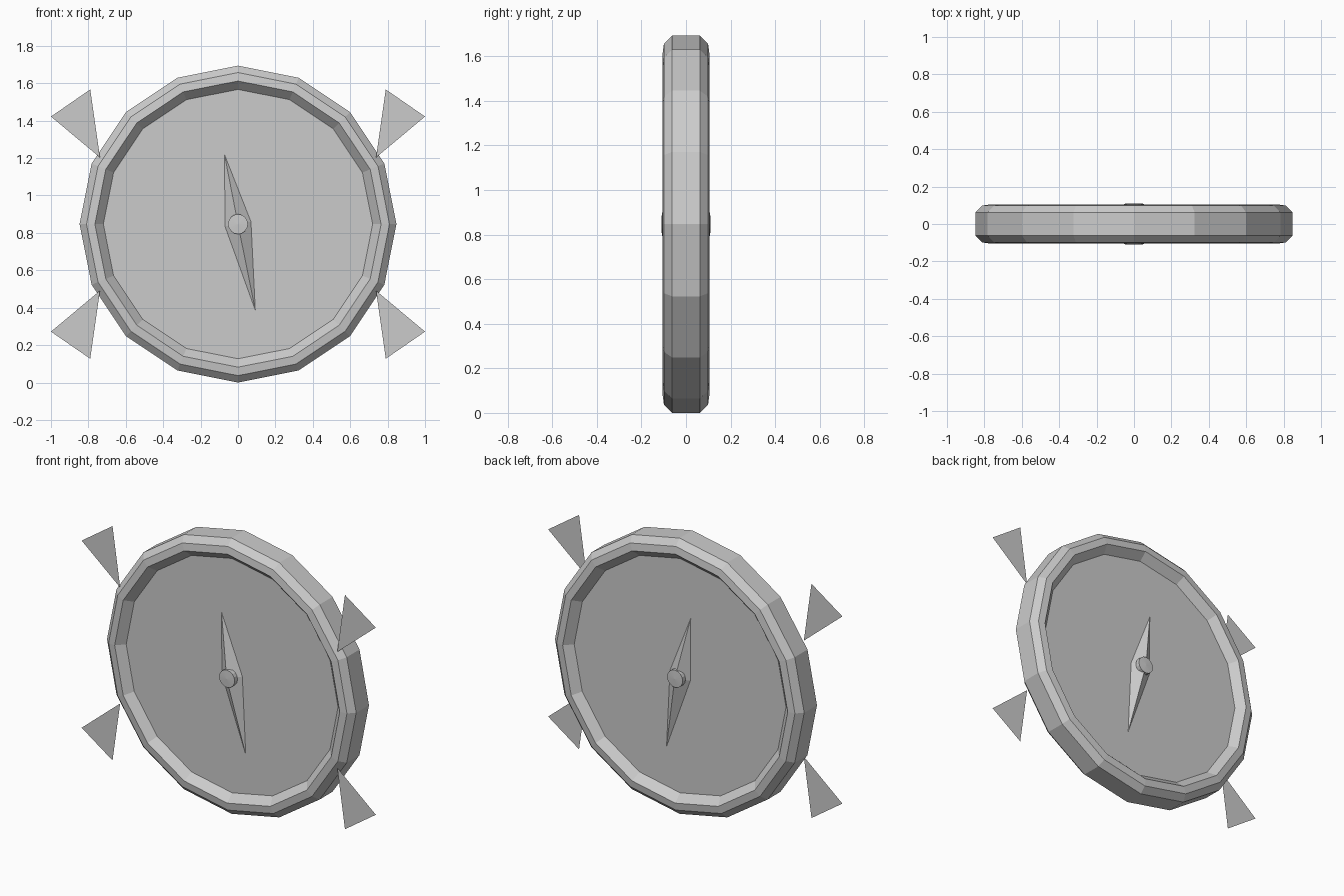
import bpy, bmesh, math

if "Cube" in bpy.data.objects:
    bpy.data.objects.remove(bpy.data.objects["Cube"])

CZ = 0.847      # height of the compass centre
SIDES = 16
DIAL_Y = 0.057  # depth of the dial face from the middle plane

grey = bpy.data.materials.new("plain grey")
grey.diffuse_color = (0.6, 0.6, 0.6, 1)
grey.use_nodes = True
grey.node_tree.nodes["Principled BSDF"].inputs["Base Color"].default_value = grey.diffuse_color


def make(name, verts, faces, recalc=True):
    mesh = bpy.data.meshes.new(name)
    mesh.from_pydata(verts, [], faces)
    if recalc:
        bm = bmesh.new()
        bm.from_mesh(mesh)
        bmesh.ops.recalc_face_normals(bm, faces=bm.faces)
        bm.to_mesh(mesh)
        bm.free()
    mesh.materials.append(grey)
    obj = bpy.data.objects.new(name, mesh)
    bpy.context.collection.objects.link(obj)
    return obj


def circle(r, y, n=SIDES):
    return [(r * math.sin(2 * math.pi * i / n), y,
             CZ + r * math.cos(2 * math.pi * i / n)) for i in range(n)]


# Case: faceted ring and both recessed dial faces as one closed lathe
half = [(0.72, DIAL_Y), (0.765, 0.105), (0.81, 0.099), (0.847, 0.062)]
profile = [(r, -y) for r, y in half] + half[::-1]
verts, faces = [], []
for r, y in profile:
    verts += circle(r, y)
for k in range(len(profile) - 1):
    for i in range(SIDES):
        j = (i + 1) % SIDES
        a, b = k * SIDES, (k + 1) * SIDES
        faces.append((a + i, a + j, b + j, b + i))
last = (len(profile) - 1) * SIDES
faces.append(tuple(range(SIDES)))
faces.append(tuple(range(last, last + SIDES)))
make("compass_case", verts, faces)

# Needle and hub on each side
outline = [(-0.075, 0.386), (0.072, 0.013), (0.096, -0.478), (-0.072, -0.013)]
for side, s in (("front", -1), ("back", 1)):
    v = [(x, s * (DIAL_Y - 0.002), CZ + z) for x, z in outline] + [(0, s * 0.11, CZ)]
    make(side + "_needle", v, [(0, 1, 4), (1, 2, 4), (2, 3, 4), (3, 0, 4), (3, 2, 1, 0)])
    n = 16
    v = circle(0.053, s * 0.08, n) + circle(0.053, s * 0.108, n) + [(0, s * 0.111, CZ)]
    f = [(i, (i + 1) % n, n + (i + 1) % n, n + i) for i in range(n)]
    f += [(n + i, n + (i + 1) % n, 2 * n) for i in range(n)]
    f.append(tuple(range(n)))
    make(side + "_hub", v, f)

# Four flat triangular pointers at the corners
tri = [(0.738, 0.356), (1.0, 0.575), (0.79, 0.72)]
for sx, side in ((-1, "left"), (1, "right")):
    for sz, level in ((-1, "lower"), (1, "upper")):
        v = [(sx * x, -0.09, CZ + sz * z) for x, z in tri]
        order = (0, 1, 2) if sx * sz > 0 else (2, 1, 0)
        make(f"{level}_{side}_pointer", v, [order], recalc=False)
